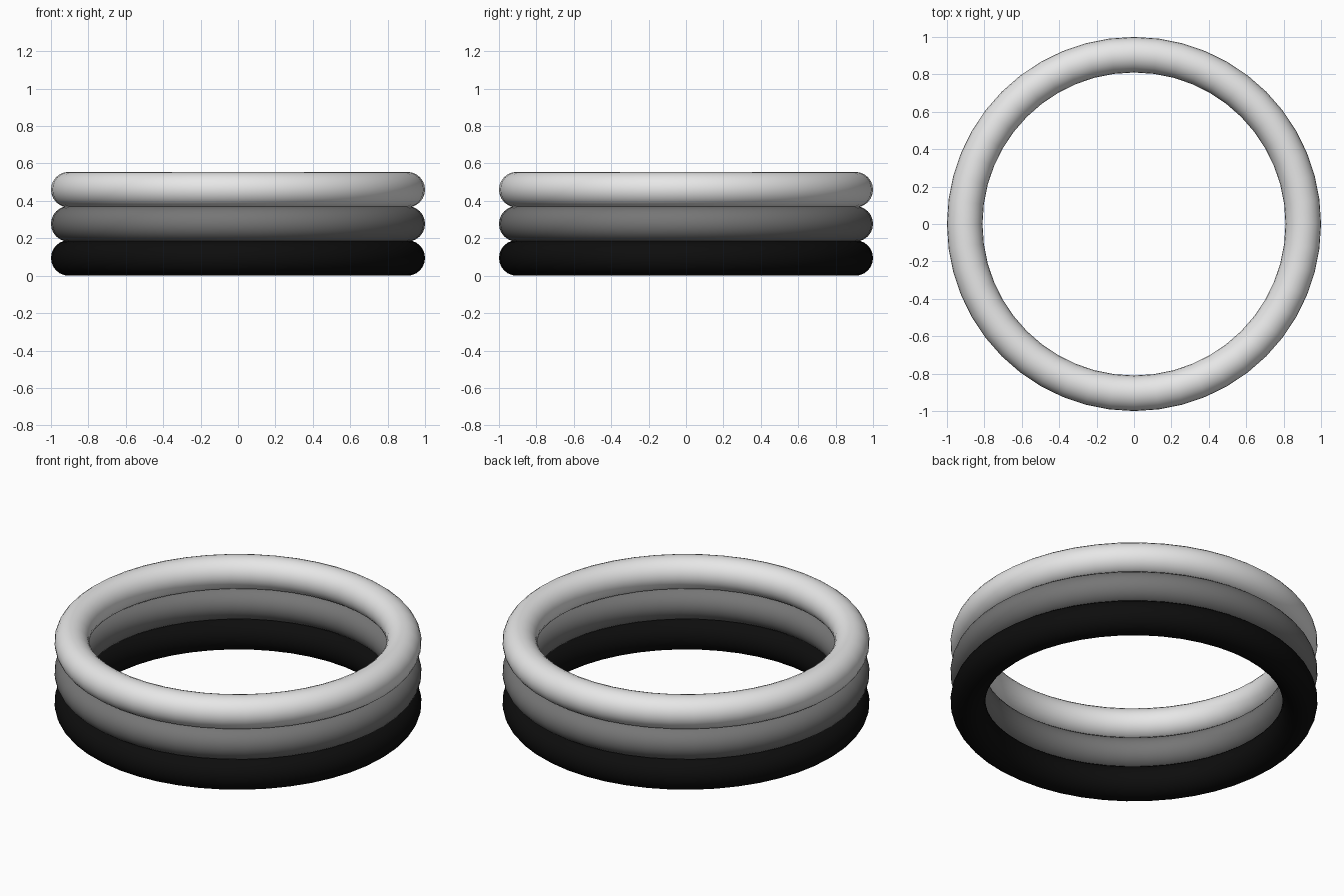
import bpy

cube = bpy.data.objects.get("Cube")
if cube:
    bpy.data.objects.remove(cube, do_unlink=True)

TUBE = 0.095           # radius of each ring's round section
STEP = 0.1825          # rings overlap slightly where they touch


def make_material(name, value):
    mat = bpy.data.materials.new(name)
    mat.use_nodes = True
    colour = (value, value, value, 1)
    mat.diffuse_color = colour
    bsdf = next(n for n in mat.node_tree.nodes if n.type == "BSDF_PRINCIPLED")
    bsdf.inputs["Base Color"].default_value = colour
    return mat


def make_ring(name, level, mat):
    bpy.ops.mesh.primitive_torus_add(
        major_segments=48, minor_segments=24,
        major_radius=1 - TUBE, minor_radius=TUBE,
        location=(0, 0, TUBE + level * STEP))
    ring = bpy.context.object
    ring.name = name
    ring.data.materials.append(mat)
    bpy.ops.object.shade_smooth()


# Three stacked rings, from the bottom up
rings = [("bottom_ring", "black", 0.004),
         ("middle_ring", "mid grey", 0.18),
         ("top_ring", "light grey", 0.8)]
for level, (name, colour_name, value) in enumerate(rings):
    make_ring(name, level, make_material(colour_name, value))
